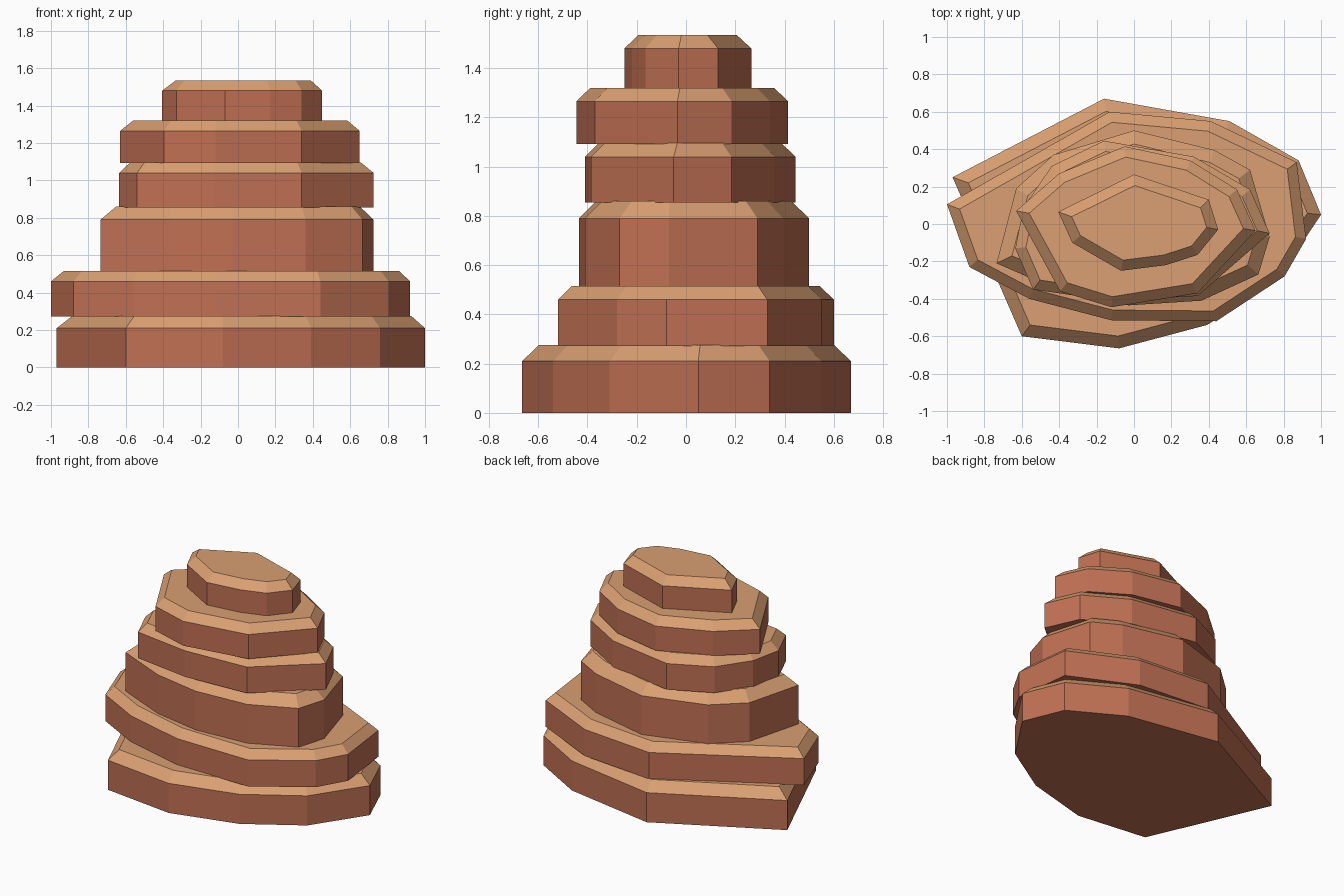
import bpy
import bmesh

if "Cube" in bpy.data.objects:
    bpy.data.objects.remove(bpy.data.objects["Cube"])


def material(name, rgb):
    m = bpy.data.materials.new(name)
    m.diffuse_color = (*rgb, 1.0)
    m.use_nodes = True
    m.node_tree.nodes["Principled BSDF"].inputs["Base Color"].default_value = m.diffuse_color
    return m


red_rock = material("red_rock", (0.527, 0.162, 0.087))
tan_rock = material("tan_rock", (0.70, 0.35, 0.168))


def rock_layer(name, z0, z1, z2, outline):
    """Slab with upright sides from z0 to z1 and a 45 degree chamfer up to z2."""
    bm = bmesh.new()
    base = bm.faces.new([bm.verts.new((x, y, z1)) for x, y in outline])
    base.normal_update()
    # upright sides
    ext = bmesh.ops.extrude_face_region(bm, geom=[base], use_keep_orig=True)
    top = base
    for v in [g for g in ext["geom"] if isinstance(g, bmesh.types.BMVert)]:
        v.co.z = z0
    bmesh.ops.recalc_face_normals(bm, faces=bm.faces[:])
    # chamfered rim
    bmesh.ops.inset_individual(bm, faces=[top], thickness=z2 - z1,
                               use_even_offset=True)
    for v in top.verts:
        v.co.z = z2
    bmesh.ops.recalc_face_normals(bm, faces=bm.faces[:])
    # upward faces are tan, the rest red
    for f in bm.faces:
        f.normal_update()
        f.material_index = 1 if f.normal.z > 0.3 else 0
    me = bpy.data.meshes.new(name)
    bm.to_mesh(me)
    bm.free()
    me.materials.append(red_rock)
    me.materials.append(tan_rock)
    ob = bpy.data.objects.new(name, me)
    bpy.context.collection.objects.link(ob)


# Outlines run anticlockwise seen from above
rock_layer("rock_layer_1", 0.0, 0.21, 0.275, [
    (-0.97, 0.25), (-0.60, -0.60), (-0.08, -0.665), (0.39, -0.54), (0.76, -0.31),
    (1.0, 0.05), (0.88, 0.34), (0.51, 0.55), (-0.16, 0.67)])

rock_layer("rock_layer_2", 0.272, 0.46, 0.515, [
    (-1.0, 0.105), (-0.88, -0.23), (-0.56, -0.40), (-0.12, -0.515), (0.44, -0.52),
    (0.805, -0.28), (0.92, -0.08), (0.87, 0.33), (0.41, 0.55), (-0.13, 0.60)])

rock_layer("rock_layer_3", 0.512, 0.79, 0.86, [
    (-0.735, -0.21), (-0.37, -0.37), (-0.03, -0.435), (0.36, -0.41), (0.665, -0.27),
    (0.725, -0.07), (0.62, 0.29), (0.43, 0.395), (0.0, 0.50), (-0.43, 0.37),
    (-0.63, 0.19)])

rock_layer("rock_layer_4", 0.855, 1.04, 1.095, [
    (-0.635, -0.13), (-0.54, -0.35), (-0.13, -0.41), (0.34, -0.385), (0.725, -0.05),
    (0.62, 0.185), (0.32, 0.36), (-0.16, 0.445), (-0.44, 0.31), (-0.59, 0.09)])

rock_layer("rock_layer_5", 1.092, 1.265, 1.32, [
    (-0.63, 0.07), (-0.395, -0.36), (-0.12, -0.445), (0.34, -0.37), (0.65, -0.035),
    (0.55, 0.185), (0.30, 0.34), (-0.05, 0.415), (-0.40, 0.27)])

rock_layer("rock_layer_6", 1.317, 1.48, 1.535, [
    (-0.405, 0.065), (-0.33, -0.10), (-0.07, -0.25), (0.17, -0.22), (0.34, -0.165),
    (0.45, -0.03), (0.40, 0.13), (0.0, 0.265)])
